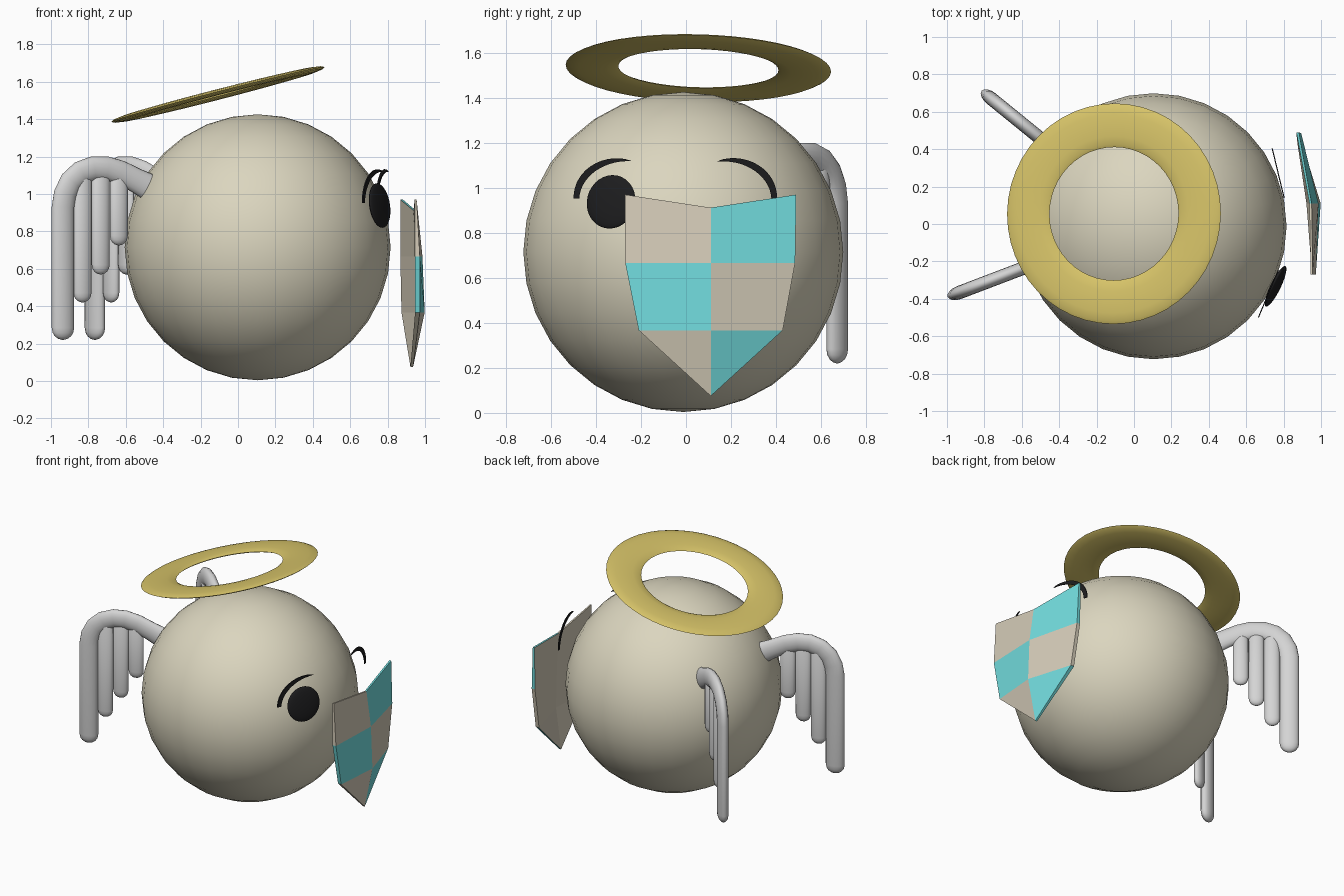
import bpy, bmesh, math
from mathutils import Matrix, Vector

if "Cube" in bpy.data.objects:
    bpy.data.objects.remove(bpy.data.objects["Cube"])


def material(name, rgb):
    m = bpy.data.materials.new(name)
    m.diffuse_color = (*rgb, 1)
    m.use_nodes = True
    m.node_tree.nodes["Principled BSDF"].inputs["Base Color"].default_value = m.diffuse_color
    return m


CREAM = material("cream", (0.71, 0.67, 0.52))
GOLD = material("gold", (0.68, 0.55, 0.14))
GREY = material("light grey", (0.66, 0.66, 0.66))
BLACK = material("black", (0.012, 0.012, 0.013))
TAN = material("tan", (0.66, 0.60, 0.48))
TEAL = material("turquoise", (0.17, 0.72, 0.73))


def finish(bm, name, mats, matrix=Matrix(), smooth=True):
    bmesh.ops.recalc_face_normals(bm, faces=bm.faces)
    me = bpy.data.meshes.new(name)
    bm.to_mesh(me)
    bm.free()
    me.transform(matrix)
    for m in mats:
        me.materials.append(m)
    ob = bpy.data.objects.new(name, me)
    bpy.context.collection.objects.link(ob)
    if smooth:
        bpy.ops.object.select_all(action='DESELECT')
        ob.select_set(True)
        bpy.context.view_layer.objects.active = ob
        bpy.ops.object.shade_smooth_by_angle(angle=math.radians(45))
    return ob


def ball(name, mat, matrix, u=32, v=16):
    bm = bmesh.new()
    bmesh.ops.create_uvsphere(bm, u_segments=u, v_segments=v, radius=1)
    return finish(bm, name, [mat], matrix)


# Body
C = Vector((0.105, -0.012, 0.715))
ball("body", CREAM, Matrix.Translation(C) @ Matrix.Scale(0.711, 4))

# Open eye: a flattened ball facing outward
ball("open_eye", BLACK, Matrix.Translation((0.757, -0.333, 0.938))
     @ Matrix.Rotation(math.radians(-26), 4, 'Z')
     @ Matrix.Rotation(math.radians(-8), 4, 'Y')
     @ Matrix.Diagonal((0.022, 0.12, 0.12, 1)))


# Brows: tapered crescent plates, x follows a slanted plane
def brow(name, cy, side, span, x_of_y):
    bm = bmesh.new()
    n = 14
    rows = []
    for i in range(n + 1):
        k = i / n
        t = math.radians(span) * k
        w = 0.012 * (1 - k) ** 0.5 + 0.006 * math.sin(math.pi * k) + 0.0005
        row = []
        for r in (w, -w):
            y = cy + side * (0.2 + r) * math.cos(t)
            z = 0.952 + (0.172 + r) * math.sin(t)
            row += [bm.verts.new((x_of_y(y) + d, y, z)) for d in (-0.003, 0.003)]
        rows.append([row[0], row[1], row[3], row[2]])
    for a, b in zip(rows, rows[1:]):
        for j in range(4):
            bm.faces.new((a[j], a[(j + 1) % 4], b[(j + 1) % 4], b[j]))
    bm.faces.new(rows[0])
    bm.faces.new(rows[-1])
    finish(bm, name, [BLACK], smooth=False)


brow("brow", -0.287, -1, 102, lambda y: 0.665 + (y + 0.5) * 0.42)
brow("winking_eye", 0.192, 1, 105, lambda y: 0.74 + (0.40 - y) * 0.24)

# Halo: flattened tilted ring
bm = bmesh.new()
N, M = 48, 12
ring = [[bm.verts.new(((0.473 + 0.117 * math.cos(b)) * math.cos(a),
                       (0.473 + 0.117 * math.cos(b)) * math.sin(a),
                       0.016 * math.sin(b)))
         for b in (2 * math.pi * j / M for j in range(M))]
        for a in (2 * math.pi * i / N for i in range(N))]
for i in range(N):
    for j in range(M):
        p, q = ring[i], ring[(i + 1) % N]
        bm.faces.new((p[j], q[j], q[(j + 1) % M], p[(j + 1) % M]))
finish(bm, "halo", [GOLD], Matrix.Translation((-0.107, 0.055, 1.532))
       @ Matrix.Rotation(math.radians(-14.4), 4, 'Y')
       @ Matrix.Rotation(math.radians(-1.5), 4, 'X'))


# Wings: bent flattened tubes in a local plane (s inward, z up)
def tube(bm, pts, radii, n=16):
    rings = []
    for i, (s, z) in enumerate(pts):
        a, b = pts[max(i - 1, 0)], pts[min(i + 1, len(pts) - 1)]
        d = Vector((b[0] - a[0], 0, b[1] - a[1])).normalized()
        side = Vector((d.z, 0, -d.x))
        rings.append([bm.verts.new(Vector((s, 0, z)) + radii[i] * (
            side * math.cos(t) + Vector((0, 0.56, 0)) * math.sin(t)))
            for t in (2 * math.pi * k / n for k in range(n))])
    for p, q in zip(rings, rings[1:]):
        for k in range(n):
            bm.faces.new((p[k], p[(k + 1) % n], q[(k + 1) % n], q[k]))
    bm.faces.new(rings[0])
    bm.faces.new(rings[-1])


def round_tip(s, bottom, r):
    angs = [math.radians(a) for a in (5, 25, 45, 65, 90)]
    return ([(s, bottom + r - r * math.cos(a)) for a in angs],
            [r * math.sin(a) for a in angs])


def wing(name, x, y, ang):
    bm = bmesh.new()
    pts, rad = round_tip(0, 0.22, 0.064)
    arc = [(0, 0.93), (0.012, 1.0), (0.045, 1.065), (0.10, 1.113), (0.17, 1.137),
           (0.25, 1.137), (0.33, 1.115), (0.42, 1.072), (0.495, 1.035)]
    tube(bm, pts + arc, rad + [0.064] * 7 + [0.066, 0.073])
    for s, bottom in ((0.112, 0.42), (0.216, 0.57), (0.32, 0.725)):
        pts, rad = round_tip(s, bottom, 0.051)
        tube(bm, pts + [(s, 1.08), (s, 1.105)], rad + [0.051, 0.03])
    finish(bm, name, [GREY], Matrix.Translation((x, y, 0))
           @ Matrix.Rotation(ang, 4, 'Z'))


wing("front_wing", -0.936, -0.367, math.atan2(0.356, 0.934))
wing("back_wing", -0.765, 0.672, math.atan2(-0.63, 0.776))

# Shield mask: creased checkered plate; (y, z, front x, back x) per grid point
grid = [
    [(-0.27, 0.97, 0.955, 0.945), (0.11, 0.912, 0.95, 0.938), (0.49, 0.97, 0.882, 0.868)],
    [(-0.27, 0.667, 0.972, 0.945), (0.11, 0.667, 0.986, 0.955), (0.485, 0.667, 0.894, 0.868)],
    [(-0.21, 0.367, 0.972, 0.947), (0.11, 0.367, 0.998, 0.962), (0.43, 0.367, 0.9, 0.874)],
]
bm = bmesh.new()
front = [[bm.verts.new((p[2], p[0], p[1])) for p in r] for r in grid]
back = [[bm.verts.new((p[3], p[0], p[1])) for p in r] for r in grid]
for layer, x in ((front, 0.936), (back, 0.922)):
    layer.append([bm.verts.new((x, 0.11, 0.075))] * 3)


def cell(layer, i, j):
    vs = [layer[i][j], layer[i][j + 1], layer[i + 1][j + 1], layer[i + 1][j]]
    return list(dict.fromkeys(vs))


for i in range(3):
    for j in range(2):
        bm.faces.new(cell(front, i, j)).material_index = (i + j) % 2
        bm.faces.new(cell(back, i, j))
        # rim faces take the colour of their cell
        col = 0 if j == 0 else 2
        rims = [((i, col), (i + 1, col))]
        if i == 0:
            rims.append(((0, j), (0, j + 1)))
        for (a, b), (c, d) in rims:
            f = bm.faces.new((front[a][b], front[c][d], back[c][d], back[a][b]))
            f.material_index = (i + j) % 2
finish(bm, "shield_mask", [TAN, TEAL], smooth=False)
